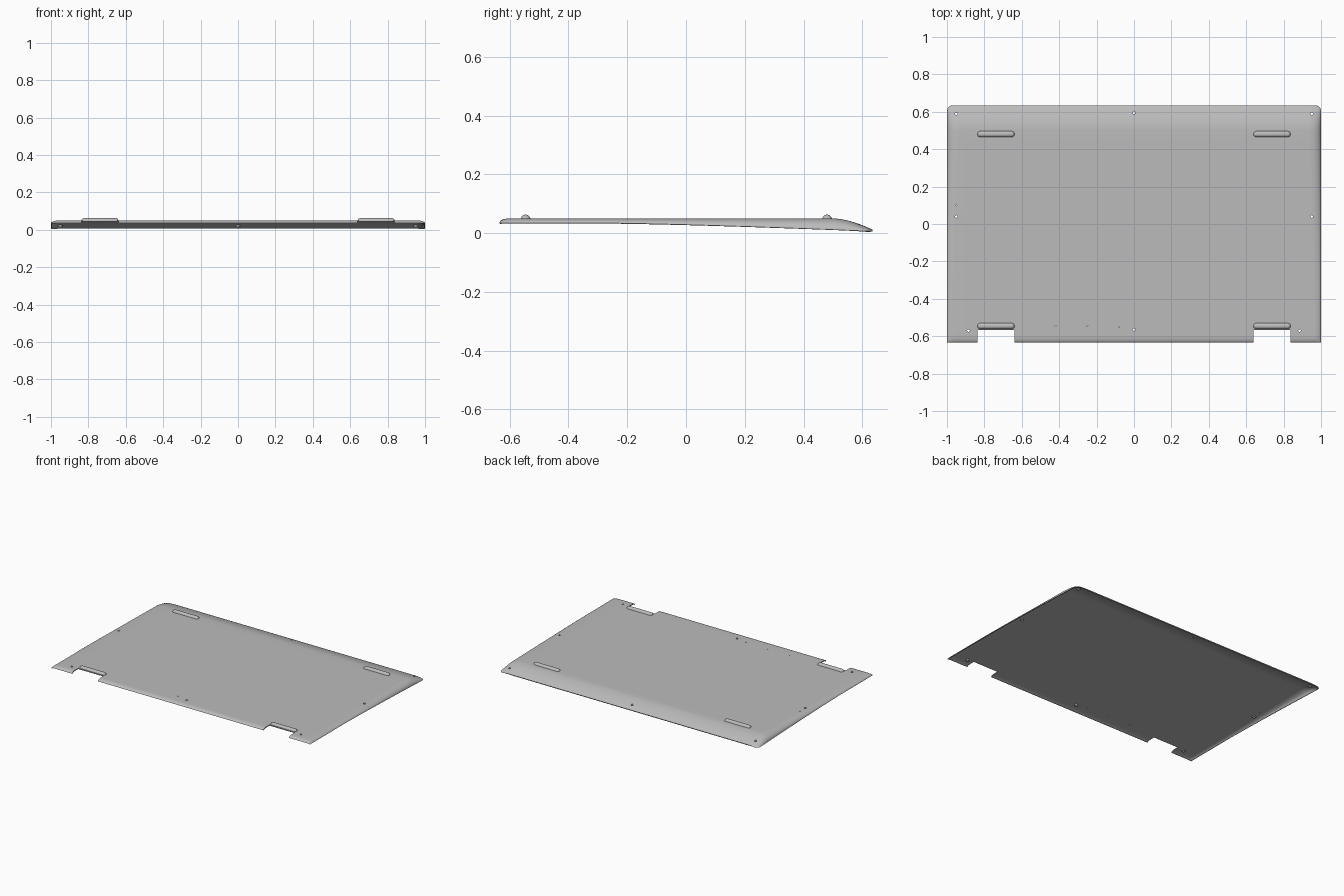
import bpy, bmesh
from math import sin, cos, pi, sqrt

cube = bpy.data.objects.get("Cube")
if cube:
    bpy.data.objects.remove(cube, do_unlink=True)

grey = bpy.data.materials.new("satin_grey")
grey.use_nodes = True
colour = (0.5, 0.5, 0.5, 1)
grey.diffuse_color = colour
grey.node_tree.nodes["Principled BSDF"].inputs["Base Color"].default_value = colour

TOP, BACK, THICK, CORNER = 0.05, 0.634, 0.006, 0.03
NOTCH_IN, NOTCH_OUT, NOTCH_Y = 0.64, 0.838, -0.567


def make_object(name, bm):
    mesh = bpy.data.meshes.new(name)
    bm.to_mesh(mesh)
    bm.free()
    mesh.materials.append(grey)
    obj = bpy.data.objects.new(name, mesh)
    bpy.context.collection.objects.link(obj)
    return obj


def activate(obj):
    bpy.ops.object.select_all(action='DESELECT')
    obj.select_set(True)
    bpy.context.view_layer.objects.active = obj


def smooth(obj):
    activate(obj)
    bpy.ops.object.shade_smooth_by_angle(angle=0.6)


# Shape of the cover: side rim, ridge line, and plan outline
def rim_z(y):
    return 0.034 - 0.028 * max(0, (y + 0.25) / 0.885) ** 1.3


def ridge_z(y):
    if y > 0.5:
        return 0.012 + (TOP - 0.012) * (1 - ((y - 0.5) / (BACK - 0.5)) ** 1.7)
    t = min(1, (y + BACK) / 0.035)
    return 0.037 + (TOP - 0.037) * sqrt(max(0, 1 - (1 - t) ** 2))


def half_width(y):
    k = max(0, y - BACK + CORNER)
    return 1 - CORNER + sqrt(max(0, CORNER ** 2 - k * k))


def rim_width(y):
    return 0.04 + 0.02 * (y + BACK)


def surface_z(x, y):
    t = min(1, max(0, (half_width(y) - abs(x)) / rim_width(y)))
    low = min(rim_z(y), ridge_z(y))
    return low + (ridge_z(y) - low) * sqrt(1 - (1 - t) ** 2)


# Cover skin: a grid with a fine rim, leaving out the two hinge notches
STEPS = 8
angles = [i * pi / 2 / STEPS for i in range(STEPS + 1)]
rows = [-BACK + 0.035 * (1 - cos(a)) for a in angles]
rows += [NOTCH_Y, -0.4, -0.25, -0.1, 0.05, 0.2, 0.35, 0.45]
rows += [0.5 + 0.013 * i for i in range(8)]
rows += [BACK - CORNER * (1 - cos(a)) for a in reversed(angles)]
inner = [0, 0.2, 0.4, NOTCH_IN, 0.74, NOTCH_OUT, 0.9]


def row_positions(y):
    side = inner + [half_width(y) - rim_width(y) * (1 - cos(a)) for a in reversed(angles)]
    return [-x for x in reversed(side[1:])] + side


bm = bmesh.new()
grid = [[bm.verts.new((x, y, surface_z(x, y))) for x in row_positions(y)] for y in rows]
for r in range(len(rows) - 1):
    for c in range(len(grid[0]) - 1):
        quad = (grid[r][c], grid[r][c + 1], grid[r + 1][c + 1], grid[r + 1][c])
        mid_x = abs(sum(v.co.x for v in quad)) / 4
        mid_y = (rows[r] + rows[r + 1]) / 2
        if not (NOTCH_IN < mid_x < NOTCH_OUT and mid_y < NOTCH_Y):
            bm.faces.new(quad)
bmesh.ops.delete(bm, geom=[v for v in bm.verts if not v.link_faces], context='VERTS')
cover = make_object("bottom_cover", bm)
shell = cover.modifiers.new("shell", 'SOLIDIFY')
shell.thickness = THICK
shell.offset = -1


# Loft of round or stadium rings given as (radius, height)
def loft(bm, centre, rings, half_length=0, segments=20, ring_closed=False):
    loops = []
    for radius, z in rings:
        loop = []
        for i in range(segments):
            a = 2 * pi * (i + 0.5) / segments
            shift = half_length if cos(a) > 0 else -half_length
            loop.append(bm.verts.new((centre[0] + shift + radius * cos(a),
                                      centre[1] + radius * sin(a), centre[2] + z)))
        loops.append(loop)
    pairs = list(zip(loops, loops[1:]))
    if ring_closed:
        pairs.append((loops[-1], loops[0]))
    else:
        bm.faces.new(list(reversed(loops[0])))
        bm.faces.new(loops[-1])
    for low, high in pairs:
        for i in range(segments):
            j = (i + 1) % segments
            bm.faces.new((low[i], low[j], high[j], high[i]))


# Screw holes and pinholes cut through the cover
screws = [(0, 0.595), (0, -0.565)]
for s in (-1, 1):
    screws += [(s * 0.95, 0.59), (s * 0.95, 0.04), (s * 0.885, -0.57)]
pinholes = [(-0.42, -0.545), (-0.25, -0.545), (-0.08, -0.55), (-0.95, 0.1)]
bm = bmesh.new()
for points, radius in ((screws, 0.007), (pinholes, 0.003)):
    for x, y in points:
        loft(bm, (x, y, 0), [(radius, -0.1), (radius, 0.2)])
cutter = make_object("hole_cutter", bm)
cutter.hide_render = True
cut = cover.modifiers.new("holes", 'BOOLEAN')
cut.operation = 'DIFFERENCE'
cut.solver = 'EXACT'
cut.object = cutter
activate(cover)
for name in ("shell", "holes"):
    bpy.ops.object.modifier_apply(modifier=name)
bpy.data.objects.remove(cutter, do_unlink=True)
smooth(cover)

# Screw sleeves on the inside
bm = bmesh.new()
for x, y in screws:
    loft(bm, (x, y, surface_z(x, y)),
         [(0.012, -0.004), (0.007, -0.004), (0.007, -0.014), (0.012, -0.014)],
         ring_closed=True)
bmesh.ops.recalc_face_normals(bm, faces=bm.faces)
smooth(make_object("screw_sleeves", bm))

# Four long rubber feet
foot_rings = [(0.017, -0.004), (0.016, 0.002), (0.012, 0.008), (0.008, 0.011), (0.003, 0.0125)]
for place, y in (("front", -0.546), ("back", 0.48)):
    for side, s in (("left", 1), ("right", -1)):
        bm = bmesh.new()
        loft(bm, (s * 0.738, y, TOP), foot_rings, half_length=0.083)
        smooth(make_object(f"{place}_{side}_foot", bm))
